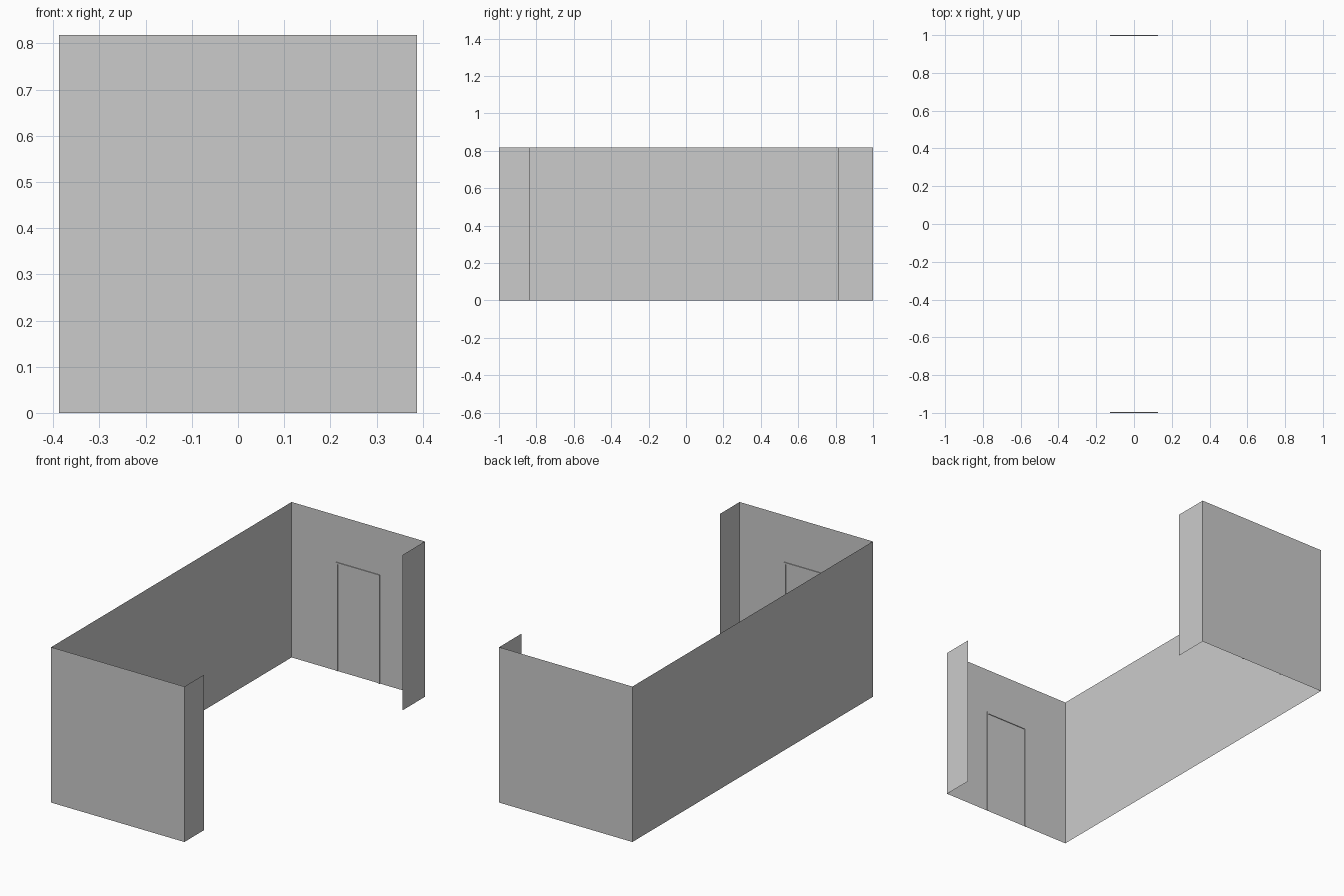
import bpy, bmesh

if "Cube" in bpy.data.objects:
    bpy.data.objects.remove(bpy.data.objects["Cube"])

X, Y, H = 0.388, 1.0, 0.818        # half width, half length, wall height
DOOR_X0, DOOR_X1, DOOR_H = -0.128, 0.127, 0.572
BAR, DEPTH = 0.009, 0.004          # door trim width and projection


def finish(name, bm):
    mesh = bpy.data.meshes.new(name)
    bm.to_mesh(mesh)
    bm.free()
    obj = bpy.data.objects.new(name, mesh)
    bpy.context.collection.objects.link(obj)
    return obj


def wall_strip(name, plan):
    """Thin-sheet wall extruded upward from an open plan line."""
    bm = bmesh.new()
    verts = [bm.verts.new((x, y, 0)) for x, y in plan]
    edges = [bm.edges.new(pair) for pair in zip(verts, verts[1:])]
    ext = bmesh.ops.extrude_edge_only(bm, edges=edges)["geom"]
    top = [g for g in ext if isinstance(g, bmesh.types.BMVert)]
    bmesh.ops.translate(bm, verts=top, vec=(0, 0, H))
    bmesh.ops.recalc_face_normals(bm, faces=bm.faces)
    return finish(name, bm)


def bar(bm, x0, x1, y0, y1, z0, z1):
    """Add one box-shaped trim bar."""
    verts = bmesh.ops.create_cube(bm, size=1)["verts"]
    bmesh.ops.scale(bm, verts=verts, vec=(x1 - x0, abs(y1 - y0), z1 - z0))
    bmesh.ops.translate(bm, verts=verts,
                        vec=((x0 + x1) / 2, (y0 + y1) / 2, (z0 + z1) / 2))


# Room shell: long wall, two end walls and two short returns
wall_strip("room_walls", [(X, -0.838), (X, -Y), (-X, -Y),
                          (-X, Y), (X, Y), (X, 0.814)])

# Door outlines on the inner face of both end walls
for label, side in (("front", -1), ("back", 1)):
    y0, y1 = side * Y, side * (Y - DEPTH)
    bm = bmesh.new()
    bar(bm, DOOR_X0, DOOR_X0 + BAR, y0, y1, 0, DOOR_H - BAR)
    bar(bm, DOOR_X1 - BAR, DOOR_X1, y0, y1, 0, DOOR_H - BAR)
    bar(bm, DOOR_X0, DOOR_X1, y0, y1, DOOR_H - BAR, DOOR_H)
    finish(label + "_door_frame", bm)
